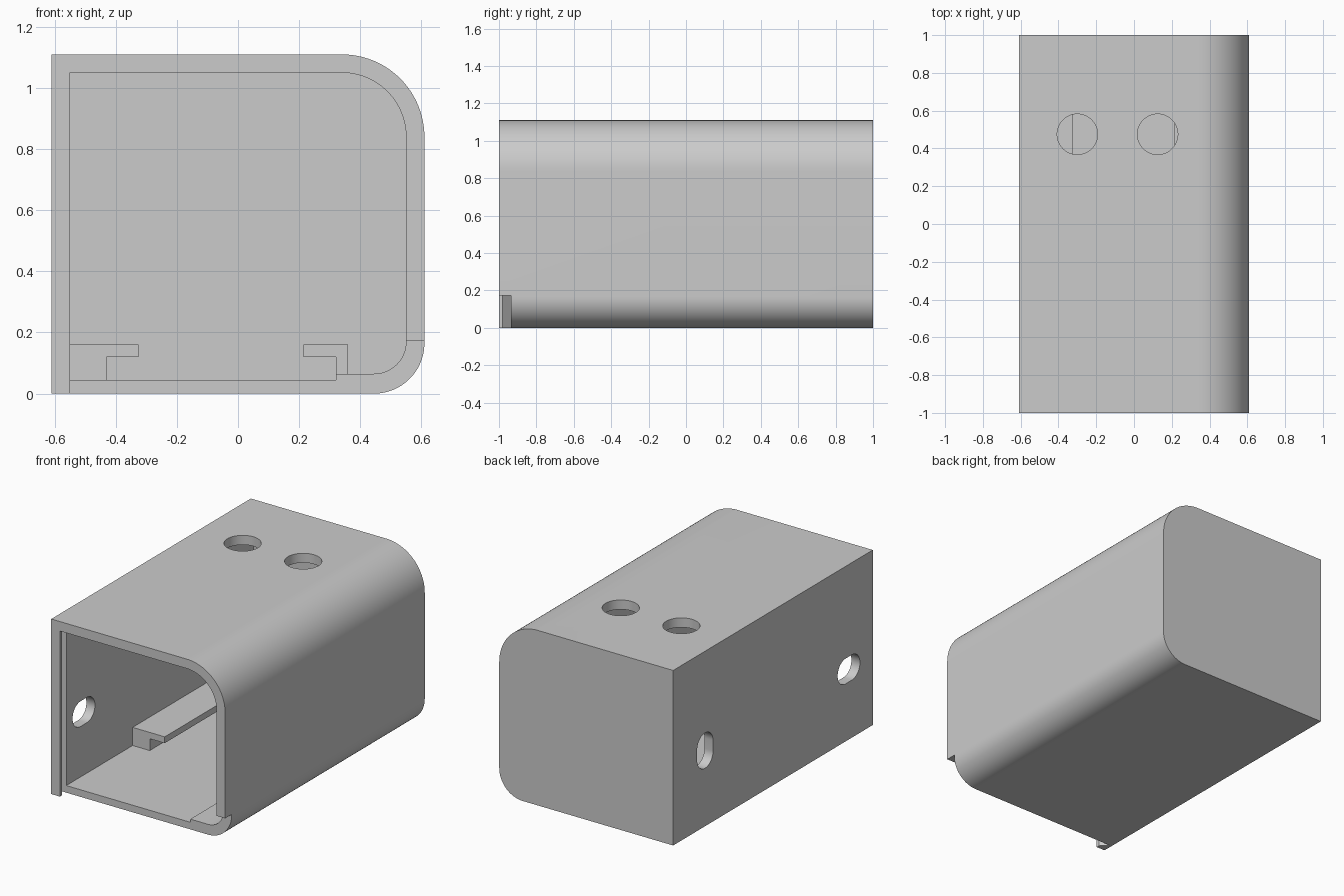
import bpy
import bmesh
from math import sin, cos, radians

if "Cube" in bpy.data.objects:
    bpy.data.objects.remove(bpy.data.objects["Cube"], do_unlink=True)

grey = bpy.data.materials.new("plain grey")
grey.use_nodes = True
colour = (0.6, 0.6, 0.6, 1)
grey.diffuse_color = colour
grey.node_tree.nodes["Principled BSDF"].inputs["Base Color"].default_value = colour


def arc(cx, cz, r, start, end, steps=24):
    angles = [radians(start + (end - start) * i / steps) for i in range(steps + 1)]
    return [(cx + r * cos(a), cz + r * sin(a)) for a in angles]


def loft(name, sections, axis="y"):
    """Closed solid through matching outlines, each given as (position, points)."""
    place = {"x": lambda u, v, p: (p, u, v),
             "y": lambda u, v, p: (u, p, v),
             "z": lambda u, v, p: (u, v, p)}[axis]
    bm = bmesh.new()
    rings = [[bm.verts.new(place(u, v, p)) for u, v in pts] for p, pts in sections]
    for a, b in zip(rings, rings[1:]):
        for i in range(len(a)):
            j = (i + 1) % len(a)
            bm.faces.new((a[i], a[j], b[j], b[i]))
    bm.faces.new(rings[0])
    bm.faces.new(rings[-1])
    bmesh.ops.recalc_face_normals(bm, faces=bm.faces)
    mesh = bpy.data.meshes.new(name)
    bm.to_mesh(mesh)
    bm.free()
    mesh.materials.append(grey)
    ob = bpy.data.objects.new(name, mesh)
    bpy.context.collection.objects.link(ob)
    return ob


def prism(name, pts, start, end, axis="y"):
    return loft(name, [(start, pts), (end, pts)], axis)


def cut(target, cutter):
    cutter.hide_render = True
    mod = target.modifiers.new("cut", "BOOLEAN")
    mod.operation = "DIFFERENCE"
    mod.solver = "EXACT"
    mod.object = cutter
    bpy.context.view_layer.objects.active = target
    bpy.ops.object.modifier_apply(modifier=mod.name)
    bpy.data.objects.remove(cutter, do_unlink=True)


def slot(cu, cv, r, du, dv):
    """Stadium outline, stretched along u or v."""
    turn = 0 if dv else -90
    return (arc(cu + du, cv + dv, r, turn, turn + 180)
            + arc(cu - du, cv - dv, r, turn + 180, turn + 360))


# Housing: square on the left, rounded on the right, closed at the back
outer = ([(-0.61, 0)] + arc(0.445, 0.165, 0.165, -90, 0)
         + arc(0.34, 0.84, 0.27, 0, 90) + [(-0.61, 1.11)])
housing = prism("housing", outer, -1, 1)

# Cavity with a shallow step in the floor
inner = ([(-0.55, 0.045), (0.32, 0.045), (0.32, 0.065)]
         + arc(0.445, 0.17, 0.105, -90, 0)
         + arc(0.34, 0.84, 0.21, 0, 90) + [(-0.55, 1.05)])
cut(housing, prism("cavity", inner, -1.1, 0.94))


# Dovetail track for a sliding front panel, open at the bottom
def track(grow):
    return ([(-0.55 - grow, -0.1), (0.55 + grow, -0.1)]
            + arc(0.34, 0.84, 0.21 + grow, 0, 90) + [(-0.55 - grow, 1.05 + grow)])


cut(housing, loft("track", [(-1.1, track(0)), (-0.98, track(0)), (-0.935, track(0.045))]))
notch = [(-0.55, -0.1), (0.7, -0.1), (0.7, 0.172), (-0.55, 0.172)]
cut(housing, prism("notch", notch, -1.1, -0.935))

# Two round holes in the top
for x in (-0.3, 0.125):
    cut(housing, prism("top_hole", arc(x, 0.475, 0.107, 0, 352.5, 47), 0.9, 1.3, "z"))

# Two mounting slots in the left wall, one upright and one lying
cut(housing, prism("upright_slot", slot(0.68, 0.48, 0.08, 0, 0.032), -0.7, -0.5, "x"))
cut(housing, prism("lying_slot", slot(-0.76, 0.445, 0.08, 0.032, 0), -0.7, -0.5, "x"))

# Overhanging rails on the floor
prism("left_rail", [(-0.56, 0.04), (-0.43, 0.04), (-0.43, 0.12),
                    (-0.325, 0.12), (-0.325, 0.16), (-0.56, 0.16)], -0.27, 0.95)
prism("right_rail", [(0.32, 0.04), (0.36, 0.04), (0.36, 0.16),
                     (0.215, 0.16), (0.215, 0.12), (0.32, 0.12)], -0.27, 0.95)

# Smooth the rounded corners, keep the edges sharp
bpy.ops.object.select_all(action="DESELECT")
housing.select_set(True)
bpy.context.view_layer.objects.active = housing
bpy.ops.object.shade_smooth_by_angle(angle=radians(30))
